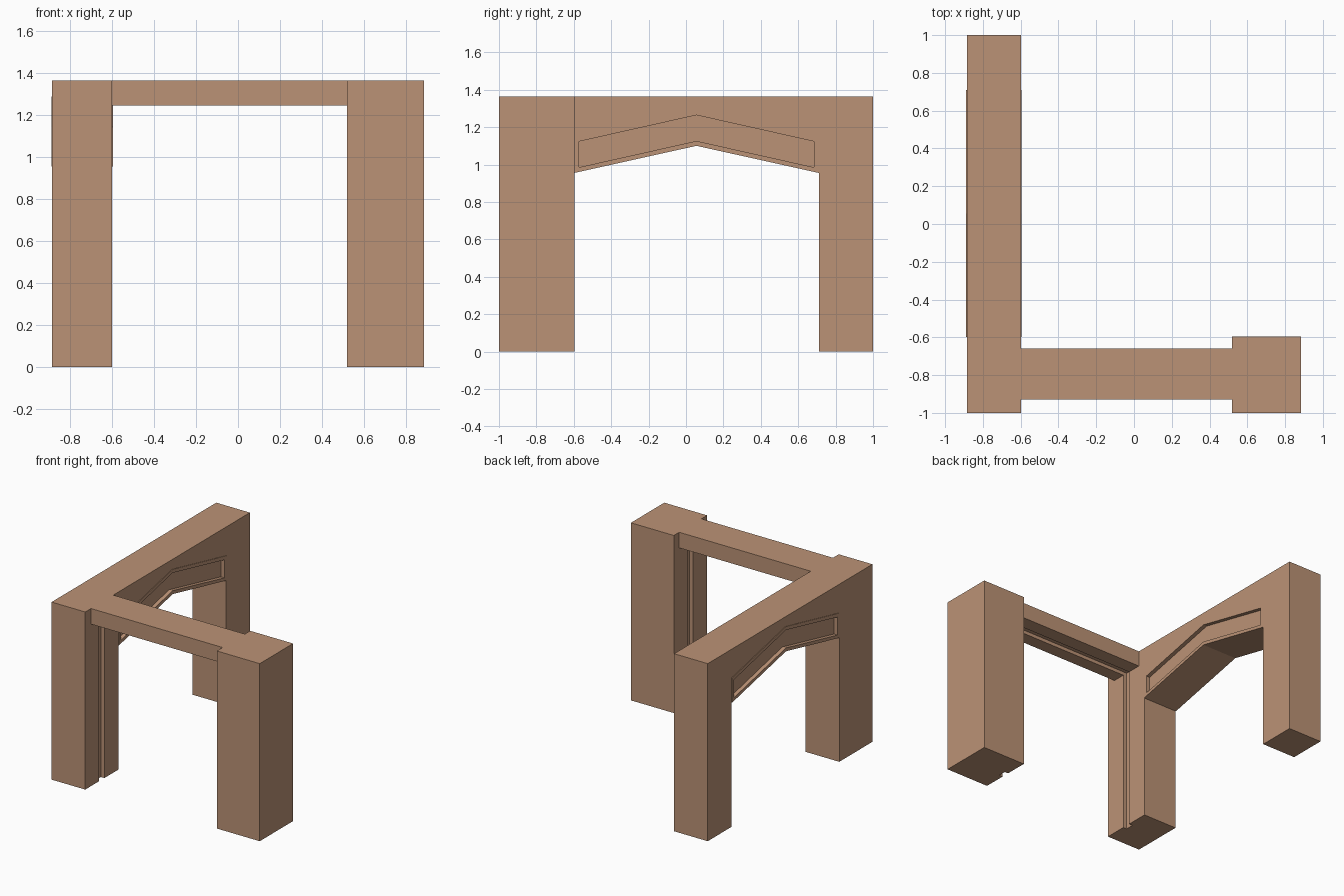
import bpy, bmesh
from mathutils import Vector

if "Cube" in bpy.data.objects:
    bpy.data.objects.remove(bpy.data.objects["Cube"])

clay = bpy.data.materials.new("warm_brown")
clay.diffuse_color = (0.5, 0.29, 0.18, 1)
clay.use_nodes = True
clay.node_tree.nodes["Principled BSDF"].inputs["Base Color"].default_value = clay.diffuse_color


def prism(name, yz, x0, x1):
    """Extrude a (y, z) profile along x."""
    bm = bmesh.new()
    face = bm.faces.new([bm.verts.new((x0, y, z)) for y, z in yz])
    ext = bmesh.ops.extrude_face_region(bm, geom=[face])
    verts = [v for v in ext["geom"] if isinstance(v, bmesh.types.BMVert)]
    bmesh.ops.translate(bm, verts=verts, vec=Vector((x1 - x0, 0, 0)))
    bmesh.ops.recalc_face_normals(bm, faces=bm.faces)
    me = bpy.data.meshes.new(name)
    bm.to_mesh(me)
    bm.free()
    me.materials.append(clay)
    ob = bpy.data.objects.new(name, me)
    bpy.context.collection.objects.link(ob)
    return ob


def box(name, x0, x1, y0, y1, z0, z1):
    return prism(name, [(y0, z0), (y1, z0), (y1, z1), (y0, z1)], x0, x1)


def chevron(name, y0, y1, low, rise, height, x0, x1):
    """Peaked band running over the arch."""
    ym, top = (y0 + y1) / 2, low + height
    return prism(name, [(y0, low), (ym, low + rise), (y1, low),
                        (y1, top), (ym, top + rise), (y0, top)], x0, x1)


def cut(ob, cutter):
    m = ob.modifiers.new("cut", 'BOOLEAN')
    m.operation = 'DIFFERENCE'
    m.solver = 'EXACT'
    m.object = cutter
    bpy.context.view_layer.objects.active = ob
    bpy.ops.object.modifier_apply(modifier=m.name)


XL, XR, TOP = -0.885, -0.599, 1.365

# long side wall with a peaked opening
wall = prism("arched_wall", [(-1, 0), (-0.598, 0), (-0.598, 0.955), (0.056, 1.1),
                             (0.71, 0.955), (0.71, 0), (1, 0), (1, TOP), (-1, TOP)], XL, XR)
# corner pillar and the beam joining it to the wall
pillar = box("corner_pillar", 0.52, 0.885, -1, -0.595, 0, TOP)
beam = box("cross_beam", XR, 0.52, -0.93, -0.66, 1.245, TOP)

# groove running round the doorway: up both posts and under the beam
groove = box("groove_cutter", XR - 0.03, 0.55, -0.83, -0.768, -0.1, 1.272)
for part in (wall, pillar, beam):
    cut(part, groove)
helpers = [groove]

# thin raised frame and sunken panel over the arch, on both wall faces
for side, x, out in (("outer", XL, -1), ("inner", XR, 1)):
    frame = chevron(side + "_panel_frame", -0.598, 0.71, 0.955, 0.145, 0.19, x, x + out * 0.004)
    panel = chevron(side + "_panel_cutter", -0.573, 0.685, 0.985, 0.141, 0.138,
                    x - out * 0.026, x + out * 0.05)
    cut(wall, panel)
    cut(frame, panel)
    helpers.append(panel)

for h in helpers:
    bpy.data.objects.remove(h, do_unlink=True)
